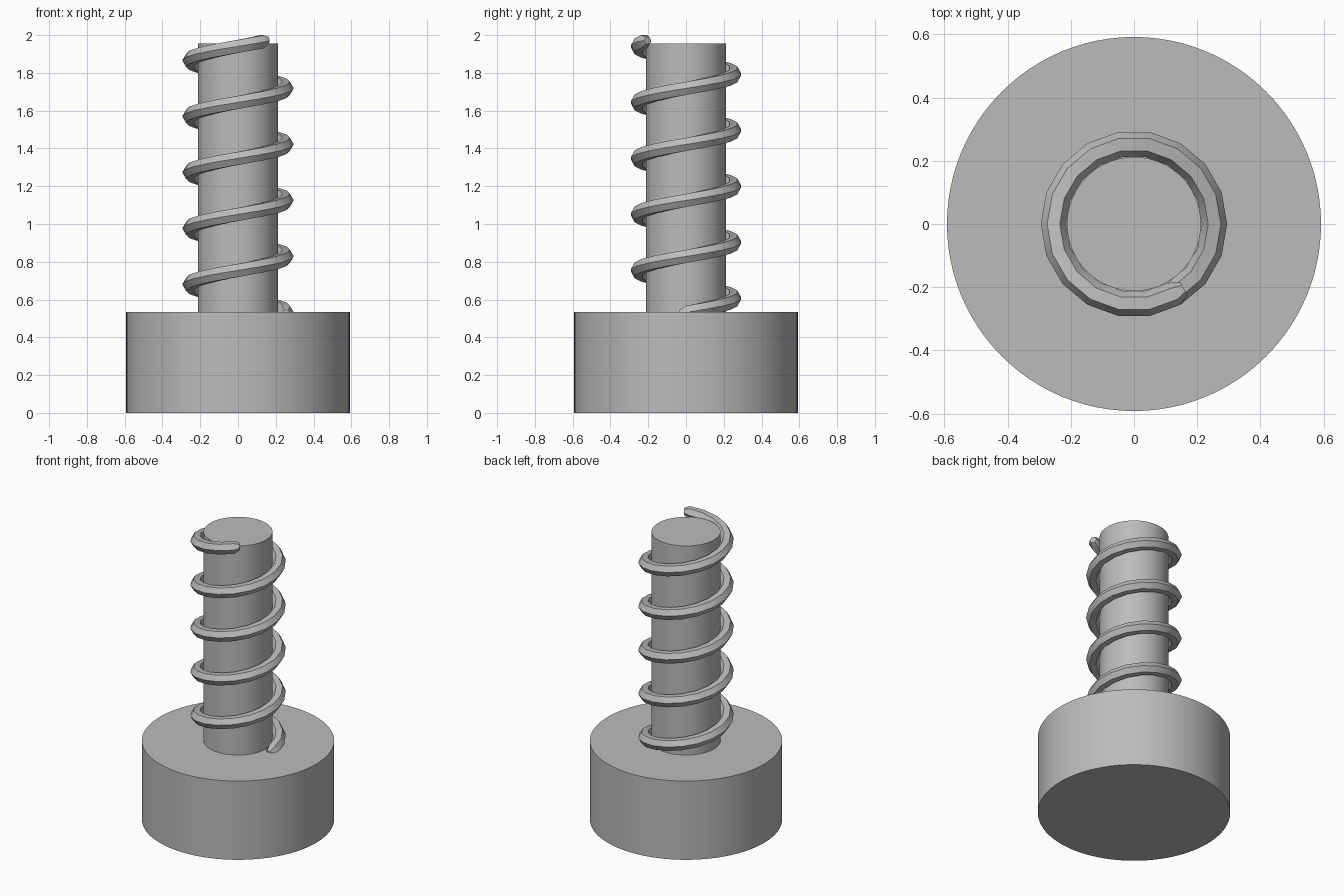
import bpy, bmesh, math
from mathutils import Vector

cube = bpy.data.objects.get("Cube")
if cube:
    bpy.data.objects.remove(cube, do_unlink=True)

# Single plain grey
grey = bpy.data.materials.new("plain grey")
grey.use_nodes = True
colour = (0.5, 0.5, 0.5, 1)
grey.diffuse_color = colour
grey.node_tree.nodes["Principled BSDF"].inputs["Base Color"].default_value = colour


def finish(obj, name):
    obj.name = name
    obj.data.materials.append(grey)
    bpy.ops.object.select_all(action='DESELECT')
    obj.select_set(True)
    bpy.context.view_layer.objects.active = obj
    bpy.ops.object.shade_smooth_by_angle(angle=math.radians(35))


def cylinder(name, radius, bottom, top):
    bpy.ops.mesh.primitive_cylinder_add(
        vertices=96, radius=radius, depth=top - bottom,
        location=(0, 0, (bottom + top) / 2))
    finish(bpy.context.object, name)


# Bolt head and shank
HEAD_TOP = 0.535
cylinder("bolt_head", 0.592, 0, HEAD_TOP)
cylinder("bolt_shank", 0.212, HEAD_TOP, 1.955)

# Coiled thread: a hexagonal bar swept up a helix, with tapered ends
COIL, BAR, PITCH, START = 0.255, 0.04, 0.2965, 0.532
SIDES, STEPS_PER_TURN, STEPS = 6, 18, 87
TIP = 0.035
bm = bmesh.new()


def ring(angle, size=BAR, along=0):
    out = Vector((math.cos(angle), math.sin(angle), 0))
    rise = PITCH / math.tau
    tangent = Vector((-out.y * COIL, out.x * COIL, rise)).normalized()
    centre = out * COIL + Vector((0, 0, START + rise * angle)) + tangent * along
    up = Vector((0, 0, 1))
    verts = []
    for k in range(SIDES):
        a = math.tau * k / SIDES
        verts.append(bm.verts.new(centre + (out * math.cos(a) + up * math.sin(a)) * size))
    return verts


turn = math.tau / STEPS_PER_TURN
rings = [ring(0, BAR * 0.55, -TIP)]
rings += [ring(i * turn) for i in range(STEPS + 1)]
rings.append(ring(STEPS * turn, BAR * 0.55, TIP))
for a, b in zip(rings, rings[1:]):
    for k in range(SIDES):
        n = (k + 1) % SIDES
        bm.faces.new((a[k], a[n], b[n], b[k]))
bm.faces.new(rings[0])
bm.faces.new(rings[-1])
bmesh.ops.recalc_face_normals(bm, faces=bm.faces)

mesh = bpy.data.meshes.new("coil_thread")
bm.to_mesh(mesh)
bm.free()
thread = bpy.data.objects.new("coil_thread", mesh)
bpy.context.collection.objects.link(thread)
finish(thread, "coil_thread")
